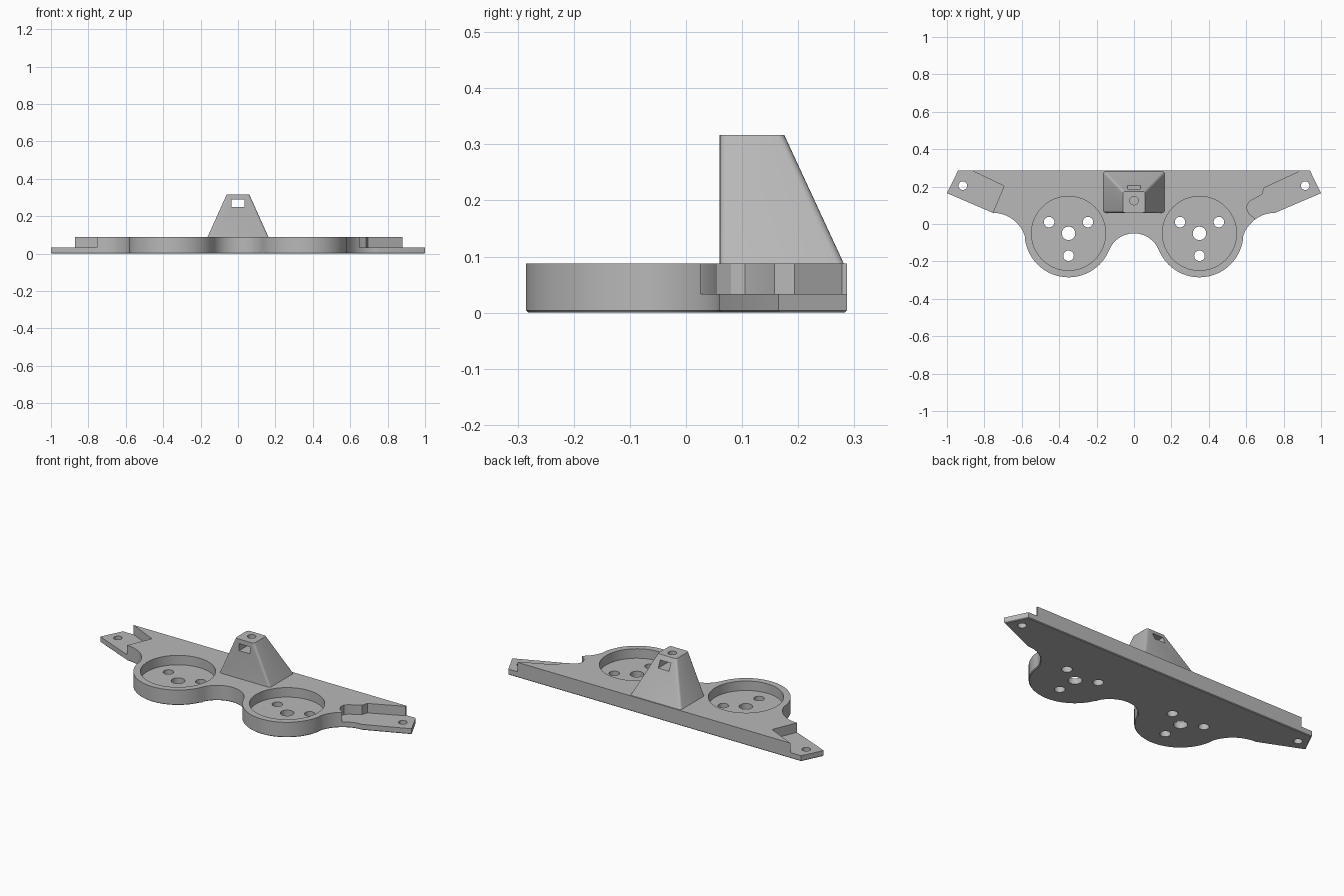
import bpy
import bmesh
from math import sin, cos, radians

cube = bpy.data.objects.get("Cube")
if cube:
    bpy.data.objects.remove(cube, do_unlink=True)

TOP, STEP, TOWER_TOP = 0.088, 0.033, 0.317
LOBE_X, LOBE_Y = 0.35, -0.05

grey = bpy.data.materials.new("plain grey")
grey.use_nodes = True
grey.diffuse_color = (0.48, 0.48, 0.48, 1)
grey.node_tree.nodes["Principled BSDF"].inputs["Base Color"].default_value = (0.48, 0.48, 0.48, 1)


def arc(cx, cy, r, a0, a1, n):
    angles = [radians(a0 + (a1 - a0) * i / n) for i in range(n + 1)]
    return [(cx + r * cos(a), cy + r * sin(a)) for a in angles]


def to_object(name, bm):
    bmesh.ops.recalc_face_normals(bm, faces=bm.faces)
    mesh = bpy.data.meshes.new(name)
    bm.to_mesh(mesh)
    bm.free()
    mesh.materials.append(grey)
    obj = bpy.data.objects.new(name, mesh)
    bpy.context.collection.objects.link(obj)
    return obj


def prism(name, points, z0, z1, chamfer=0):
    """Extrude a flat outline, optionally chamfering its bottom rim."""
    bm = bmesh.new()
    face = bm.faces.new([bm.verts.new((x, y, z0)) for x, y in points])
    new = bmesh.ops.extrude_face_region(bm, geom=[face])["geom"]
    for v in new:
        if isinstance(v, bmesh.types.BMVert):
            v.co.z = z1
    if chamfer:
        rim = [e for e in bm.edges if all(abs(v.co.z - z0) < 1e-6 for v in e.verts)]
        bmesh.ops.bevel(bm, geom=rim, offset=chamfer, segments=1, affect="EDGES")
    return to_object(name, bm)


def cylinder(x, y, r, z0, z1, n=40):
    return prism("cutter", arc(x, y, r, 0, 360, n)[:-1], z0, z1)


def select(obj):
    bpy.ops.object.select_all(action="DESELECT")
    obj.select_set(True)
    bpy.context.view_layer.objects.active = obj


def cut(obj, cutter):
    cutter.hide_render = True
    select(obj)
    mod = obj.modifiers.new("cut", "BOOLEAN")
    mod.operation = "DIFFERENCE"
    mod.solver = "EXACT"
    mod.object = cutter
    bpy.ops.object.modifier_apply(modifier=mod.name)
    bpy.data.objects.remove(cutter, do_unlink=True)


def smooth(obj):
    select(obj)
    bpy.ops.object.shade_smooth_by_angle(angle=radians(25))


# Plate outline: middle scallop, round lobe, side fillet, slanted end
half = arc(0, -0.193, 0.143, 90, 22.2, 12)
half += arc(LOBE_X, LOBE_Y, 0.235, 202.2, 350.2, 32)[1:]
half += arc(0.755, -0.12, 0.18, 170.2, 90, 14)[1:]
half += [(1, 0.165), (0.94, 0.287)]
outline = half + [(-x, y) for x, y in reversed(half[1:])]
plate = prism("mounting_plate", outline, 0, TOP, chamfer=0.004)

# Lowered mounting ends
cut(plate, prism("left_notch", [
    (0.88, 0.4), (0.88, 0.278), (0.695, 0.193), (0.685, 0.158),
    (0.622, 0.123), (0.606, 0.105), (0.604, 0.08), (0.615, 0.055),
    (0.647, 0.03), (0.69, -0.05), (1.2, -0.05), (1.2, 0.4)], STEP, 0.2))
cut(plate, prism("right_notch", [
    (-1.087, 0.39), (-0.695, 0.203), (-0.797, -0.04),
    (-1.2, -0.04), (-1.2, 0.39)], STEP, 0.2))

# Round pockets, their floor holes and the end screw holes
for side in (-1, 1):
    x = side * LOBE_X
    cut(plate, cylinder(x, LOBE_Y, 0.198, STEP, 0.2, 64))
    cut(plate, cylinder(x, LOBE_Y, 0.036, -0.1, 0.2))
    for hx, hy in arc(x, LOBE_Y, 0.12, 30, 270, 2):
        cut(plate, cylinder(hx, hy, 0.028, -0.1, 0.2))
    cut(plate, cylinder(side * 0.915, 0.205, 0.023, -0.1, 0.2))
smooth(plate)

# Tapered tower with a vertical front and rounded corners
bm = bmesh.new()
rings = []
for z, w, back in ((TOP, 0.163, 0.281), (TOWER_TOP, 0.06, 0.175)):
    corners = ((-w, 0.06), (w, 0.06), (w, back), (-w, back))
    rings.append([bm.verts.new((x, y, z)) for x, y in corners])
low, high = rings
bm.faces.new(low)
bm.faces.new(high)
for i in range(4):
    j = (i + 1) % 4
    bm.faces.new((low[i], low[j], high[j], high[i]))
corner_edges = [e for e in bm.edges if abs(e.verts[0].co.z - e.verts[1].co.z) > 0.1]
bmesh.ops.bevel(bm, geom=corner_edges, offset=0.012, segments=4, profile=0.5, affect="EDGES")
tower = to_object("tower", bm)

# Square window through the tower and a round hole down into it
window = [(-0.034, -0.1), (0.034, -0.1), (0.034, 0.5), (-0.034, 0.5)]
cut(tower, prism("window", window, 0.25, 0.29))
cut(tower, cylinder(0, 0.125, 0.023, 0.27, 0.4))
smooth(tower)
